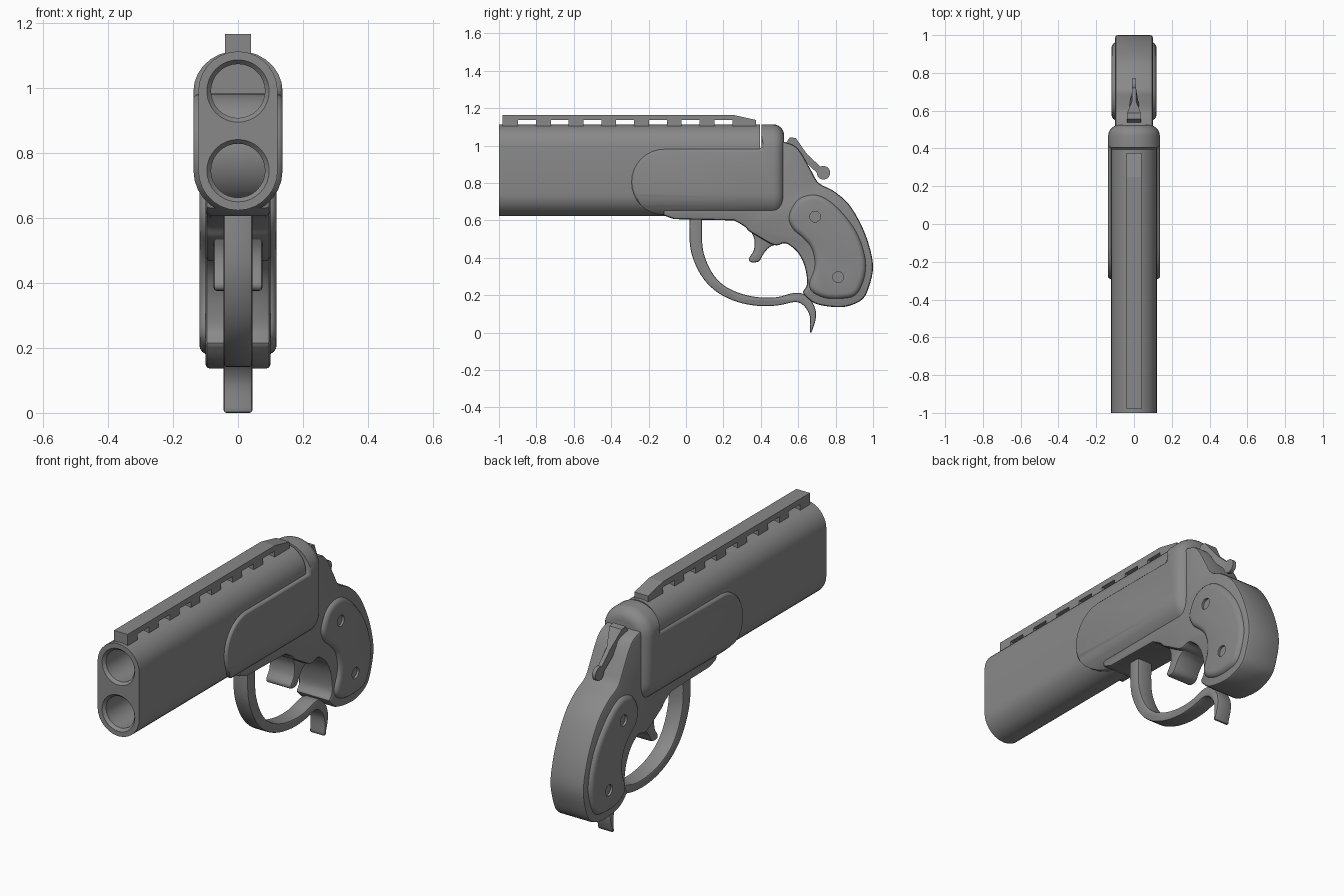
import bpy, bmesh, math
from mathutils import Vector

if "Cube" in bpy.data.objects:
    bpy.data.objects.remove(bpy.data.objects["Cube"])

GREY = bpy.data.materials.new("gunmetal_grey")
GREY.diffuse_color = (0.25, 0.25, 0.25, 1)
GREY.use_nodes = True
GREY.node_tree.nodes["Principled BSDF"].inputs["Base Color"].default_value = GREY.diffuse_color
Z_TOP, Z_LOW = 0.99, 0.745          # heights of the two bore axes


def finish(name, bm):
    bmesh.ops.recalc_face_normals(bm, faces=bm.faces[:])
    me = bpy.data.meshes.new(name)
    bm.to_mesh(me)
    bm.free()
    me.materials.append(GREY)
    ob = bpy.data.objects.new(name, me)
    bpy.context.collection.objects.link(ob)
    return ob


def activate(ob):
    bpy.ops.object.select_all(action='DESELECT')
    ob.select_set(True)
    bpy.context.view_layer.objects.active = ob


def smooth(ob, angle=32):
    activate(ob)
    bpy.ops.object.shade_smooth_by_angle(angle=math.radians(angle))
    return ob


def bevel(ob, width, segments=2):
    activate(ob)
    m = ob.modifiers.new("bevel", 'BEVEL')
    m.width, m.segments = width, segments
    m.limit_method, m.angle_limit = 'ANGLE', math.radians(50)
    m.use_clamp_overlap = False
    bpy.ops.object.modifier_apply(modifier=m.name)
    return ob


def boolean(ob, cutter, op='DIFFERENCE'):
    activate(ob)
    m = ob.modifiers.new("cut", 'BOOLEAN')
    m.operation, m.object, m.solver = op, cutter, 'EXACT'
    bpy.ops.object.modifier_apply(modifier=m.name)
    bpy.data.objects.remove(cutter)
    return ob


def spline(pts, n=4, closed=False):
    """Catmull-Rom through points of any dimension."""
    p = [Vector(q) for q in pts]
    k, out = len(p), []
    get = (lambda i: p[i % k]) if closed else (lambda i: p[max(0, min(k - 1, i))])
    for i in range(k if closed else k - 1):
        a, b, c, d = (get(i + j) for j in (-1, 0, 1, 2))
        for s in range(n):
            t = s / n
            out.append(0.5 * (2 * b + (c - a) * t + (2 * a - 5 * b + 4 * c - d) * t * t
                              + (3 * b - a - 3 * c + d) * t ** 3))
    if not closed:
        out.append(p[-1])
    return out


def prism(name, profile, half, x=0.0):
    """Side profile (y, z) extruded across x; half may be a function of y."""
    bm = bmesh.new()
    w = half if callable(half) else (lambda y: half)
    rows = [[bm.verts.new((x + s * w(q[0]), q[0], q[1])) for q in profile] for s in (-1, 1)]
    n = len(profile)
    for i in range(n):
        j = (i + 1) % n
        bm.faces.new((rows[0][i], rows[0][j], rows[1][j], rows[1][i]))
    bm.faces.new(rows[0])
    bm.faces.new(rows[1])
    return finish(name, bm)


def arc(cy, cz, r, a0, a1, n=10):
    return [(cy + r * math.cos(math.radians(a0 + (a1 - a0) * i / n)),
             cz + r * math.sin(math.radians(a0 + (a1 - a0) * i / n))) for i in range(n + 1)]


def loft(name, rings, rx, r_top, r_low, n=14):
    """Double-round section lofted along y; rings are (y, inset)."""
    bm = bmesh.new()
    loops = []
    for y, d in rings:
        top = [(math.cos(math.pi * i / n), math.sin(math.pi * i / n)) for i in range(n + 1)]
        ring = [((rx - d) * c, y, Z_TOP + (r_top - d) * s) for c, s in top]
        ring += [(-(rx - d) * c, y, Z_LOW - (r_low - d) * s) for c, s in top]
        loops.append([bm.verts.new(v) for v in ring])
    for a, b in zip(loops, loops[1:]):
        for i in range(len(a)):
            j = (i + 1) % len(a)
            bm.faces.new((a[i], a[j], b[j], b[i]))
    bm.faces.new(loops[0])
    bm.faces.new(loops[-1])
    return finish(name, bm)


def lathe(name, stations, z, n=32):
    """Round solid along y; stations are (y, radius)."""
    bm = bmesh.new()
    loops = [[bm.verts.new((r * math.cos(2 * math.pi * i / n), y,
                            z + r * math.sin(2 * math.pi * i / n))) for i in range(n)]
             for y, r in stations]
    for a, b in zip(loops, loops[1:]):
        for i in range(n):
            j = (i + 1) % n
            bm.faces.new((a[i], a[j], b[j], b[i]))
    bm.faces.new(loops[0])
    bm.faces.new(loops[-1])
    return finish(name, bm)


# Twin barrel block with countersunk bores
barrels = loft("barrels", [(-1, 0), (0.395, 0)], 0.122, 0.122, 0.122)
for z in (Z_TOP, Z_LOW):
    boolean(barrels, lathe("bore_cutter", [(-1.02, 0.096), (-1, 0.096), (-0.985, 0.083),
                                           (0.3, 0.083)], z))
smooth(barrels)

# Sighting rail: one comb-shaped profile with seven gaps underneath
rail = [(-0.98, 1.165), (0.25, 1.165), (0.375, 1.137), (0.375, 1.10)]
for i in reversed(range(7)):
    a = -0.898 + 0.175 * i
    rail += [(a + 0.096, 1.10), (a + 0.096, 1.136), (a, 1.136), (a, 1.10)]
rail.append((-0.98, 1.10))
prism("rail", rail, 0.04)

# Fore grip wrapped round the lower barrel, with a groove on each side
fore = loft("fore_grip", [(-0.965, 0), (-0.32, 0)], 0.136, 0.136, 0.155)
block = [(-0.965, 0.56), (-0.965, 0.875)] + arc(-0.34, 0.868, 0.02, 90, 0, 4) + [(-0.32, 0.56)]
boolean(fore, bevel(prism("fore_block", block, 0.138), 0.022, 3), 'INTERSECT')
for s in (-1, 1):
    groove = [(-1.1, 0.72)] + arc(-0.425, 0.7725, 0.0525, -90, 90) + [(-1.1, 0.825)]
    boolean(fore, prism("groove_cutter", groove, 0.05, s * 0.174))
smooth(fore)

# Receiver: rounded rear, cheek plates reaching forward over the barrels
rear = [(0.465 + 0.06 * math.sin(a), 0.06 * (1 - math.cos(a)))
        for a in (math.radians(15 * i) for i in range(7))]
receiver = loft("receiver", [(-0.35, 0)] + rear, 0.137, 0.124, 0.135)
side = arc(-0.115, 0.805, 0.177, 270, 90, 16) + [(0.405, 0.982), (0.405, 1.14), (0.56, 1.14),
                                                 (0.56, 0.60), (0.1, 0.608)]
boolean(receiver, bevel(prism("receiver_block", side, 0.139), 0.02, 3), 'INTERSECT')
smooth(receiver)

# Frame: curved back strap, thumb arch and underside in one profile
back = spline([(.525, 1.02), (.58, 1.0), (.62, .955), (.67, .865), (.71, .80), (.79, .757),
               (.87, .687), (.935, .58), (.98, .463), (1.0, .35), (.98, .25), (.945, .18),
               (.87, .143), (.79, .137), (.685, .158), (.62, .215)])
front = spline([(.62, .215), (.647, .26), (.636, .35), (.604, .42), (.56, .463), (.525, .478),
                (.47, .468), (.375, .52), (.337, .543), (.31, .57), (.257, .60)])
under = [(-.064, .607), (-.123, .628), (-.12, .68), (.44, .69), (.44, 1.02)]
smooth(bevel(prism("frame", back + front[1:] + under, 0.1), 0.014))

# Domed grip panels on both sides with screw recesses
panel = spline([(.548, .62), (.588, .703), (.647, .735), (.71, .735), (.775, .70), (.845, .633),
                (.91, .543), (.952, .436), (.963, .34), (.94, .25), (.9, .195), (.82, .18),
                (.74, .185), (.674, .217), (.658, .265), (.684, .34), (.684, .404),
                (.663, .463), (.62, .51), (.57, .555)], 4, True)
panels = bevel(prism("grip_panels", panel, 0.119), 0.03, 4)
for y, z in ((0.69, 0.62), (0.813, 0.297)):
    for s in (-1, 1):
        boolean(panels, prism("screw_cutter", arc(y, z, 0.029, 0, 345, 23), 0.02, s * 0.127))
smooth(panels)

# Trigger
trigger = spline([(.337, .56), (.365, .5), (.362, .44), (.337, .398), (.348, .377), (.39, .382),
                  (.417, .425), (.455, .462), (.525, .478)], 4) + [(.525, .62), (.32, .62)]
smooth(bevel(prism("trigger", trigger, 0.075), 0.01))

# Trigger guard: tapered ribbon ending in a finger spur (y, z, half thickness)
path = spline([(.052, .64, .034), (.053, .484, .033), (.072, .393, .031), (.118, .302, .028),
               (.187, .233, .025), (.283, .187, .024), (.39, .166, .023), (.49, .168, .022),
               (.572, .187, .024), (.62, .182, .026), (.658, .147, .023), (.679, .088, .017),
               (.667, .0, .004)])
outer, inner = [], []
for i, p in enumerate(path):
    t = path[min(i + 1, len(path) - 1)] - path[max(i - 1, 0)]
    nrm = Vector((-t.y, t.x)).normalized() * p.z
    outer.append((p.x + nrm.x, max(0, p.y + nrm.y)))
    inner.append((p.x - nrm.x, max(0, p.y - nrm.y)))
smooth(bevel(prism("trigger_guard", outer + inner[::-1], 0.044), 0.008))

# Hammer: wide head, thin stem and round thumb disc
head = [(.52, 1.0), (.535, 1.015), (.556, 1.045), (.588, 1.04), (.615, 1.0), (.647, .955),
        (.722, .885), (.70, .855), (.636, .915), (.60, .96), (.55, .98)]
taper = lambda y: 0.036 - 0.026 * max(0, min(1, (y - 0.59) / 0.06))
smooth(prism("hammer", head, taper))
smooth(prism("hammer_disc", arc(0.735, 0.855, 0.036, 0, 345, 23), 0.01))
